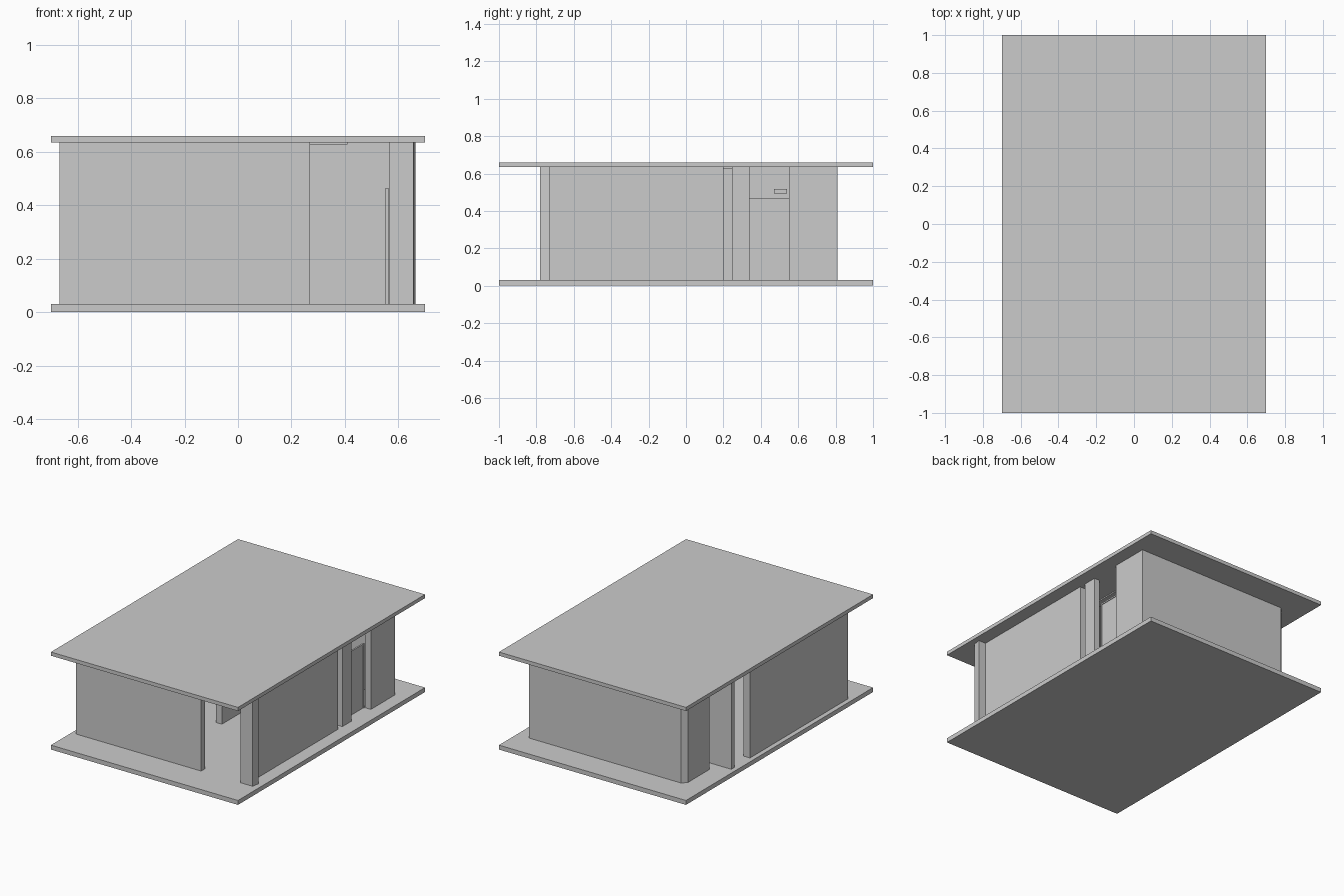
import bpy, bmesh

if "Cube" in bpy.data.objects:
    bpy.data.objects.remove(bpy.data.objects["Cube"])

FLOOR, CEIL, TOP = 0.03, 0.635, 0.66


def prism(name, outline, z0, z1):
    """Extrude a counter-clockwise plan outline from z0 to z1."""
    bm = bmesh.new()
    face = bm.faces.new([bm.verts.new((x, y, z0)) for x, y in outline])
    ext = bmesh.ops.extrude_face_region(bm, geom=[face])["geom"]
    top = [v for v in ext if isinstance(v, bmesh.types.BMVert)]
    bmesh.ops.translate(bm, verts=top, vec=(0, 0, z1 - z0))
    if not any(f.normal.z < -0.5 for f in bm.faces):
        bm.faces.new([v for v in bm.verts if abs(v.co.z - z0) < 1e-6])
    bmesh.ops.recalc_face_normals(bm, faces=bm.faces)
    mesh = bpy.data.meshes.new(name)
    bm.to_mesh(mesh)
    bm.free()
    obj = bpy.data.objects.new(name, mesh)
    bpy.context.collection.objects.link(obj)
    return obj


def box(name, x0, x1, y0, y1, z0=FLOOR, z1=CEIL):
    return prism(name, [(x0, y0), (x1, y0), (x1, y1), (x0, y1)], z0, z1)


# Floor and roof slabs
box("floor_slab", -0.7, 0.7, -1, 1, 0, FLOOR)
box("roof_slab", -0.7, 0.7, -1, 1, CEIL, TOP)

# Front and left walls join in one L-shaped run
prism("front_left_wall", [(-0.668, -0.78), (0.27, -0.78), (0.27, -0.737),
                          (-0.62, -0.737), (-0.62, 0.27), (-0.668, 0.27)], FLOOR, CEIL)

# Right wall with the slightly skewed corner pier
prism("right_wall", [(0.565, -0.78), (0.656, -0.78), (0.664, -0.73),
                     (0.61, -0.73), (0.61, 0.2), (0.565, 0.2)], FLOOR, CEIL)
box("door_pier", 0.568, 0.61, 0.245, 0.34)

# Back wall wraps both rear corners, with a chamfer on the left
prism("back_wall", [(0.565, 0.55), (0.61, 0.55), (0.61, 0.81), (-0.53, 0.81),
                    (-0.56, 0.78), (-0.56, 0.55), (-0.515, 0.55), (-0.515, 0.767),
                    (0.565, 0.767)], FLOOR, CEIL)

# Interior partitions
box("cross_partition", -0.668, -0.06, 0.435, 0.47)
box("long_partition", -0.06, -0.015, -0.15, 0.767)

# Side door with its frame
box("door_panel", 0.553, 0.559, 0.345, 0.54, FLOOR, 0.455)
for y in (0.34, 0.538):
    box("door_jamb", 0.552, 0.563, y, y + 0.012, FLOOR, 0.465)
box("door_head", 0.552, 0.563, 0.352, 0.538, 0.455, 0.465)

# Small wall unit and ceiling panel
box("wall_unit", -0.015, 0.01, 0.47, 0.54, 0.493, 0.518)
box("ceiling_panel", 0.2, 0.41, 0.1, 0.3, 0.627, CEIL)
